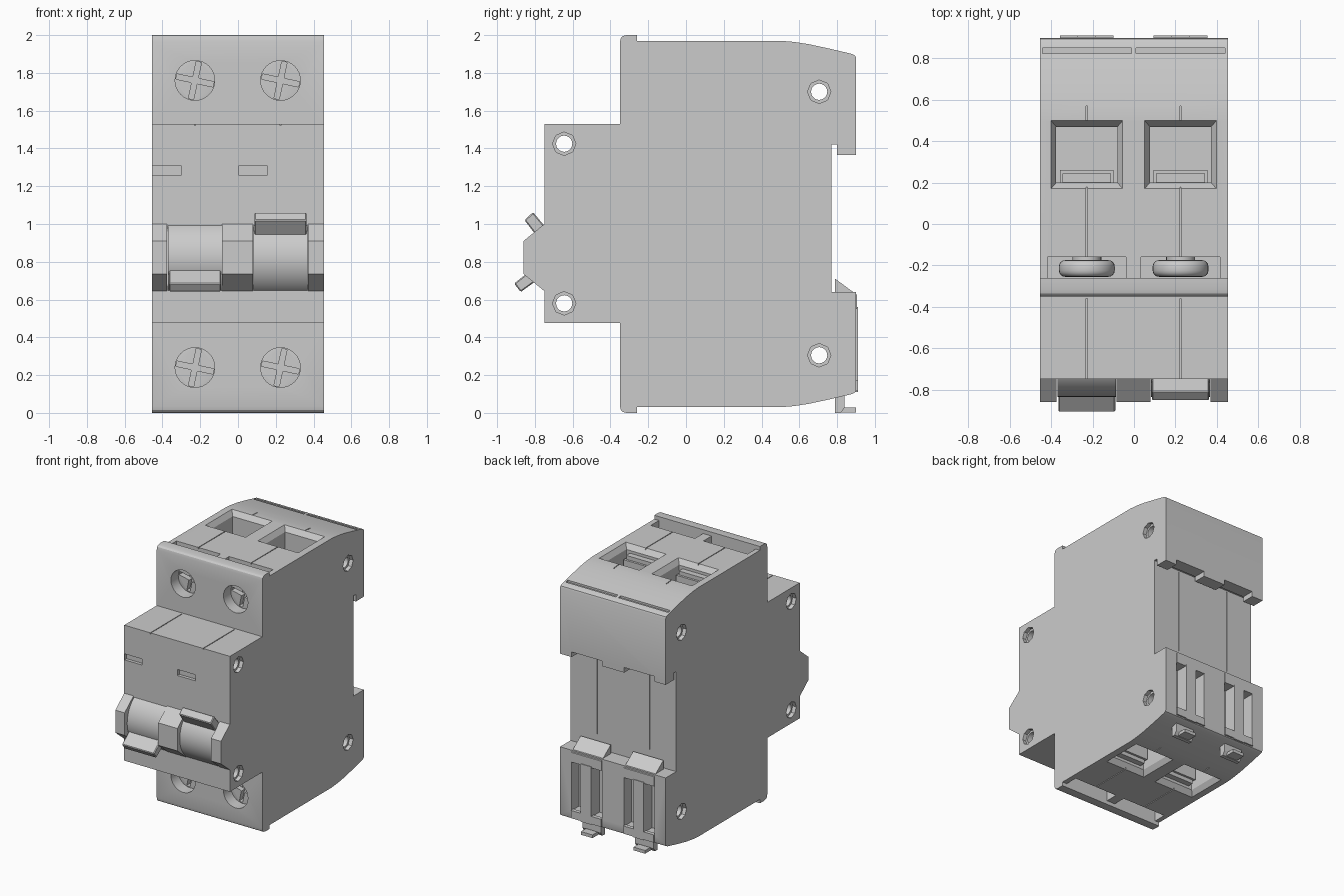
import bpy, bmesh
from math import sin, cos, radians
from mathutils import Matrix

if "Cube" in bpy.data.objects:
    bpy.data.objects.remove(bpy.data.objects["Cube"])

POLES = (-0.228, 0.225)


def make(name, bm):
    bmesh.ops.recalc_face_normals(bm, faces=bm.faces)
    me = bpy.data.meshes.new(name)
    bm.to_mesh(me)
    bm.free()
    ob = bpy.data.objects.new(name, me)
    bpy.context.collection.objects.link(ob)
    return ob


def prism(name, yz, x0, x1):
    """Side profile in (y, z) extruded along x."""
    bm = bmesh.new()
    a = [bm.verts.new((x0, y, z)) for y, z in yz]
    b = [bm.verts.new((x1, y, z)) for y, z in yz]
    bm.faces.new(a)
    bm.faces.new(b)
    n = len(yz)
    for i in range(n):
        j = (i + 1) % n
        bm.faces.new((a[i], a[j], b[j], b[i]))
    return make(name, bm)


def box(name, x0, x1, y0, y1, z0, z1):
    return prism(name, [(y0, z0), (y1, z0), (y1, z1), (y0, z1)], x0, x1)


def rod(name, axis, centre, r, length, sides):
    bm = bmesh.new()
    bmesh.ops.create_cone(bm, cap_ends=True, segments=sides, radius1=r, radius2=r, depth=length)
    turn = Matrix.Rotation(radians(90), 4, 'Y' if axis == 'X' else 'X')
    bmesh.ops.transform(bm, matrix=Matrix.Translation(centre) @ turn, verts=bm.verts)
    return make(name, bm)


def funnel(name, lo, hi):
    """Loft between two (x0, x1, y0, y1, z) rectangles."""
    bm = bmesh.new()
    for x0, x1, y0, y1, z in (lo, hi):
        for x in (x0, x1):
            for y in (y0, y1):
                bm.verts.new((x, y, z))
    bmesh.ops.convex_hull(bm, input=bm.verts)
    return make(name, bm)


def finish(ob, cutters=(), smooth=25):
    """Cut, bake the modifiers, drop the cutters, shade."""
    for c in cutters:
        c.hide_render = True
        m = ob.modifiers.new("cut", 'BOOLEAN')
        m.operation, m.solver, m.object = 'DIFFERENCE', 'EXACT', c
    dg = bpy.context.evaluated_depsgraph_get()
    me = bpy.data.meshes.new_from_object(ob.evaluated_get(dg))
    ob.modifiers.clear()
    ob.data = me
    for c in cutters:
        bpy.data.objects.remove(c)
    bpy.ops.object.select_all(action='DESELECT')
    ob.select_set(True)
    bpy.context.view_layer.objects.active = ob
    bpy.ops.object.shade_smooth_by_angle(angle=radians(smooth))


def bevel(ob, width, segments):
    m = ob.modifiers.new("bevel", 'BEVEL')
    m.width, m.segments = width, segments


def flip(z, s):
    return z if s > 0 else 2 - z


def zbox(s, x0, x1, y0, y1, z0, z1, name="cutter"):
    a, b = sorted((flip(z0, s), flip(z1, s)))
    return box(name, x0, x1, y0, y1, a, b)


# Housing: side profile, upper and lower edges share one outline
edge = [(-0.75, 1.53), (-0.35, 1.53), (-0.35, 1.965), (-0.345, 1.985), (-0.335, 1.995),
        (-0.315, 2.0), (-0.26, 2.0), (-0.26, 1.97), (0.5, 1.97), (0.57, 1.964),
        (0.65, 1.952), (0.77, 1.926), (0.88, 1.9), (0.895, 1.892), (0.9, 1.88)]
lower = [(y, 2 - z) for y, z in edge]
lower[0], lower[1] = (-0.75, 0.475), (-0.35, 0.475)
outline = (edge + [(0.9, 1.365), (0.8, 1.365), (0.8, 1.42), (0.77, 1.42), (0.77, 0.64), (0.9, 0.64)]
           + lower[::-1])
housing = prism("housing", outline, -0.455, 0.455)

cuts = []
# Rivet holes with octagonal counterbores
for y, z in ((-0.645, 1.425), (-0.645, 0.58), (0.705, 1.70), (0.705, 0.305)):
    cuts.append(rod("cutter", 'X', (0, y, z), 0.043, 1.2, 20))
    for x in (-0.455, 0.455):
        cuts.append(rod("cutter", 'X', (x, y, z), 0.062, 0.06, 8))

for px in POLES:
    for s in (1, -1):
        # Screw access hole and pocket behind the front ridge
        cuts.append(rod("cutter", 'Y', (px, -0.3, flip(1.76, s)), 0.105, 0.16, 32))
        cuts.append(zbox(s, px - 0.19, px + 0.19, -0.26, -0.16, 1.6, 2.1))
        # Wire entry with sloped rim
        cuts.append(zbox(s, px - 0.148, px + 0.148, 0.2, 0.47, 1.55, 2.05))
        cuts.append(funnel("cutter", (px - 0.147, px + 0.147, 0.201, 0.469, flip(1.93, s)),
                           (px - 0.18, px + 0.18, 0.163, 0.507, flip(1.98, s))))
        # Seams between the shells
        sx = (px - 0.003, px + 0.003)
        cuts.append(zbox(s, *sx, -0.16, 0.19, 1.96, 2.05))
        cuts.append(zbox(s, *sx, 0.5, 0.57, 1.955, 2.05))
    cuts.append(box("cutter", *sx, -0.76, -0.36, 1.522, 1.6))
    cuts.append(box("cutter", *sx, 0.762, 0.79, 0.75, 1.41))
    # Thin label groove on top, rail notch, clip windows
    cuts.append(box("cutter", px - 0.215, px + 0.215, 0.825, 0.85, 1.898, 2))
    cuts.append(box("cutter", px - 0.13, px + 0.13, 0.79, 0.95, 1.3, 1.405))
    cuts.append(box("cutter", px - 0.13, px + 0.13, 0.81, 0.95, 0.17, 0.55))
# Front indicator slots
for x0, x1 in ((-0.452, -0.3), (0.003, 0.157)):
    cuts.append(box("cutter", x0, x1, -0.8, -0.725, 1.26, 1.307))
finish(housing, cuts)

# Front cheeks beside the toggles
cheek = [(-0.74, 1.0), (-0.75, 1.0), (-0.86, 0.91), (-0.86, 0.735), (-0.75, 0.645), (-0.74, 0.645)]
for name, x0, x1 in (("left_cheek", -0.455, -0.375), ("middle_cheek", -0.085, 0.08),
                     ("right_cheek", 0.37, 0.455)):
    prism(name, cheek, x0, x1)

# Toggles: curved drum with one lever down, one up
levers = {"left": [(-0.91, 0.685), (-0.875, 0.64), (-0.75, 0.73), (-0.79, 0.78)],
          "right": [(-0.855, 1.02), (-0.81, 1.063), (-0.72, 0.955), (-0.77, 0.91)]}
for side, px in zip(("left", "right"), POLES):
    arc = [(-0.62 - 0.215 * cos(radians(a)), 0.82 + 0.215 * sin(radians(a))) for a in range(-60, 61, 6)]
    drum = prism(side + "_toggle_drum", arc, px - 0.142, px + 0.142)
    finish(drum)
    lever = prism(side + "_toggle_lever", levers[side], px - 0.138, px + 0.138)
    bevel(lever, 0.006, 1)
    finish(lever)

# Terminal screw: rounded head with cross slot, shared by all four
head = rod("terminal_screw", 'Y', (0, 0, 0), 0.135, 0.08, 32)
bevel(head, 0.03, 4)
slots = []
for a in (12, 102):
    c = box("cutter", -0.1, 0.1, -0.1, 0.0, -0.014, 0.014)
    c.data.transform(Matrix.Rotation(radians(a), 4, 'Y'))
    slots.append(c)
slots.append(rod("cutter", 'Y', (0, -0.05, 0), 0.032, 0.1, 4))
finish(head, slots, 35)
for i, px in enumerate(POLES):
    for s in (1, -1):
        ob = head if (i, s) == (0, 1) else head.copy()
        if ob is not head:
            bpy.context.collection.objects.link(ob)
        z = flip(1.76, s)
        ob.location = (px, -0.215, z)
        finish(rod("screw_shank", 'Y', (px, -0.165, z), 0.07, 0.05, 24))
        # Wire clamp inside the entry
        zbox(s, px - 0.13, px + 0.13, 0.19, 0.262, 1.54, 1.88, "wire_clamp")
        zbox(s, px - 0.118, px + 0.118, 0.19, 0.245, 1.86, 1.91, "clamp_tongue")

# Rail clips on the back
for px in POLES:
    prism("clip_wedge", [(0.76, 0.55), (0.905, 0.55), (0.905, 0.625), (0.79, 0.71), (0.76, 0.64)][0:2]
          + [(0.905, 0.625), (0.79, 0.71), (0.79, 0.6)], px - 0.13, px + 0.13)
    box("clip_bar", px - 0.045, px + 0.045, 0.8, 0.91, 0.11, 0.56)
    box("clip_foot_bar", px - 0.13, px + 0.13, 0.88, 0.91, 0.115, 0.175)
    prism("clip_stem", [(0.79, 0.0), (0.82, 0.0), (0.84, 0.03), (0.84, 0.11), (0.79, 0.11)],
          px - 0.08, px + 0.08)
    box("clip_pull_tab", px - 0.05, px + 0.05, 0.8, 0.9, 0.003, 0.028)
